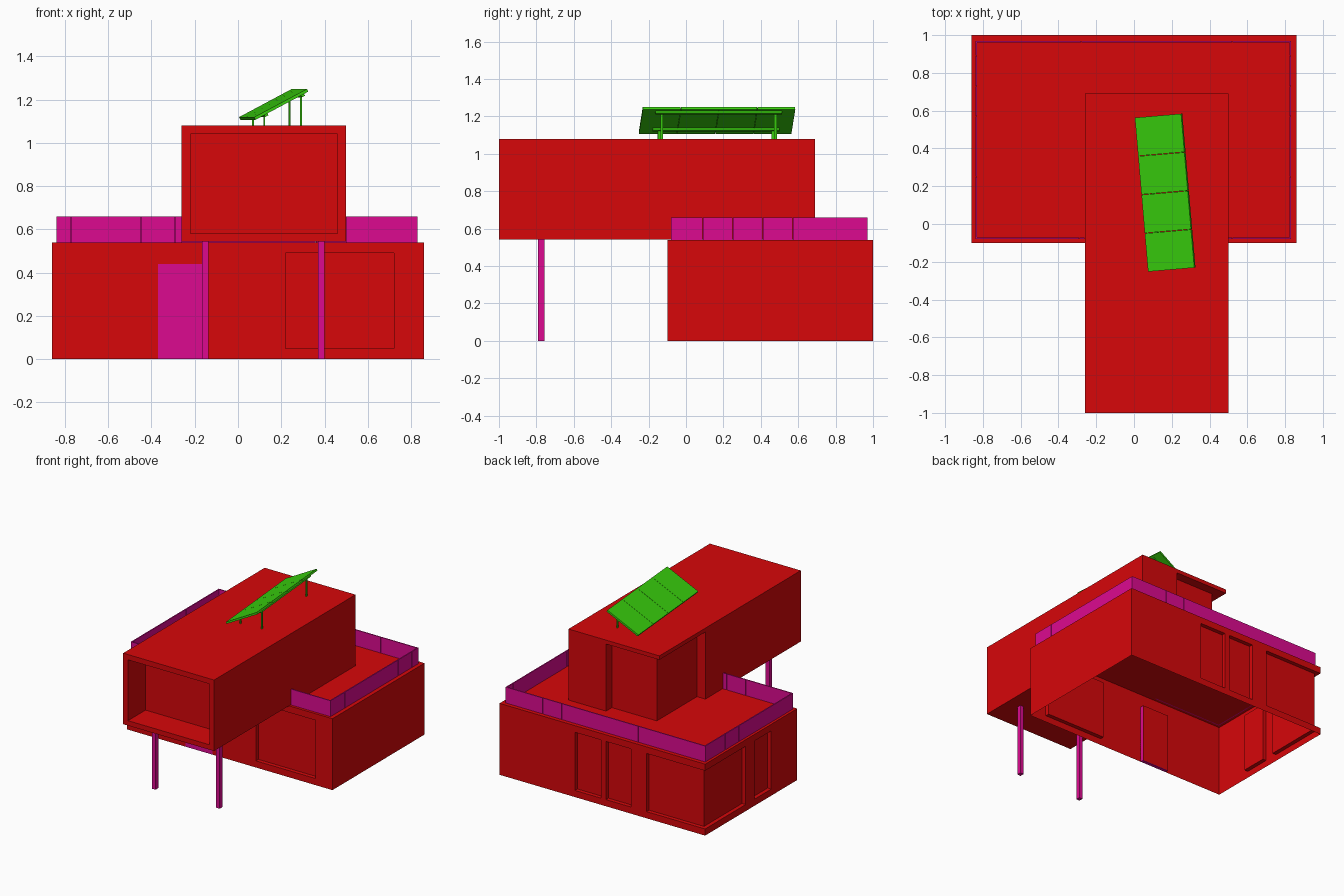
import bpy, bmesh, math
from mathutils import Matrix, Vector

if "Cube" in bpy.data.objects:
    bpy.data.objects.remove(bpy.data.objects["Cube"])


def material(name, rgb):
    m = bpy.data.materials.new(name)
    m.diffuse_color = (*rgb, 1)
    m.use_nodes = True
    m.node_tree.nodes["Principled BSDF"].inputs["Base Color"].default_value = m.diffuse_color
    return m


RED = material("red", (0.68, 0.002, 0.003))
PINK = material("pink", (0.72, 0.003, 0.28))
GREEN = material("green", (0.04, 0.62, 0.004))


def box(name, x, y, z, mat=None, matrix=None):
    """Box from (min, max) ranges, optionally placed by a matrix."""
    bm = bmesh.new()
    bmesh.ops.create_cube(bm, size=1)
    for v in bm.verts:
        v.co = Vector([(r[0] + r[1]) / 2 + c * (r[1] - r[0])
                       for r, c in zip((x, y, z), v.co)])
    if matrix:
        bm.transform(matrix)
    me = bpy.data.meshes.new(name)
    bm.to_mesh(me)
    bm.free()
    ob = bpy.data.objects.new(name, me)
    bpy.context.collection.objects.link(ob)
    if mat:
        me.materials.append(mat)
    return ob


def carve(ob, cuts):
    """Subtract box-shaped recesses from ob."""
    for c in cuts:
        cutter = box("cutter", *c, RED)
        cutter.hide_render = True
        mod = ob.modifiers.new("recess", 'BOOLEAN')
        mod.operation = 'DIFFERENCE'
        mod.solver = 'EXACT'
        mod.object = cutter
        bpy.context.view_layer.objects.active = ob
        bpy.ops.object.modifier_apply(modifier=mod.name)
        bpy.data.objects.remove(cutter)


# Ground floor: shell with recessed windows and doorway
W, D = (0.05, 0.49), 0.03
ground = box("ground_floor", (-0.86, 0.86), (-0.1, 1.0), (0, 0.54), RED)
carve(ground, [
    ((0.22, 0.72), (-0.2, -0.1 + D), W),              # front window
    ((-0.37, -0.145), (-0.2, -0.1 + D), (-0.1, 0.44)),  # doorway
    ((0.01, 0.23), (1 - D, 1.1), W),                  # back windows
    ((-0.24, -0.03), (1 - D, 1.1), W),
    ((-1.0, -0.37), (1 - D, 1.1), W),                 # corner window
    ((-1.0, -0.86 + D), (0.515, 1.1), W),
    ((-1.0, -0.86 + D), (0.21, 0.41), W),             # left window
])
# Open underside
bm = bmesh.new()
bm.from_mesh(ground.data)
bmesh.ops.delete(bm, geom=[f for f in bm.faces if all(abs(v.co.z) < 1e-4 for v in f.verts)],
                 context='FACES')
bm.to_mesh(ground.data)
bm.free()

# Upper floor: front balcony niche and recessed back corner
upper = box("upper_floor", (-0.26, 0.5), (-1.0, 0.69), (0.543, 1.08), RED)
carve(upper, [
    ((-0.22, 0.46), (-1.1, -0.79), (0.58, 1.04)),
    ((-0.4, 0.186), (0.62, 0.8), (0.4, 1.05)),
    ((-0.4, -0.19), (0.14, 0.8), (0.4, 1.05)),
])

# Door and posts
box("door", (-0.37, -0.145), (-0.1, -0.075), (0, 0.44), PINK)
for side, x in (("left", -0.152), ("right", 0.385)):
    box(f"{side}_post", (x - 0.015, x + 0.015), (-0.79, -0.757), (0, 0.543), PINK)

# Terrace railing panels
T, GAP, RZ = 0.004, 0.001, (0.54, 0.66)


def railing(name, stops, pos, along_x):
    for i, (a, b) in enumerate(zip(stops, stops[1:])):
        run, thick = (a + GAP, b - GAP), (pos - T, pos + T)
        xy = (run, thick) if along_x else (thick, run)
        box(f"{name}_{i}", *xy, RZ, PINK)


side_stops = [-0.08, 0.09, 0.25, 0.41, 0.57, 0.73, 0.89, 0.97]
railing("front_left_railing", [-0.84, -0.77, -0.45, -0.29, -0.26], -0.076, True)
railing("front_right_railing", [0.5, 0.52, 0.83], -0.076, True)
railing("back_railing", [-0.84, -0.28, 0.36, 0.52, 0.83], 0.966, True)
railing("right_railing", side_stops, 0.826, False)
railing("left_railing", side_stops, -0.836, False)

# Solar array: tilted panels on rails and legs
place = Matrix.Translation((0.165, 0.166, 1.178)) @ Matrix.Rotation(math.radians(4.9), 4, 'Z')
tilt = place @ Matrix.Rotation(math.radians(-28), 4, 'Y')
for i in range(4):
    v = -0.41 + i * 0.205
    box(f"solar_panel_{i}", (-0.139, 0.139), (v + 0.001, v + 0.204), (-0.007, 0.007), GREEN, tilt)
for u in (-0.07, 0.1):
    s = u / math.cos(math.radians(28))
    box("panel_rail", (s - 0.008, s + 0.008), (-0.34, 0.34), (-0.019, -0.007), GREEN, tilt)
    top = u * math.tan(math.radians(28)) - 0.012
    for v in (-0.305, 0.305):
        box("panel_leg", (u - 0.004, u + 0.004), (v - 0.007, v + 0.007), (-0.098, top), GREEN, place)
